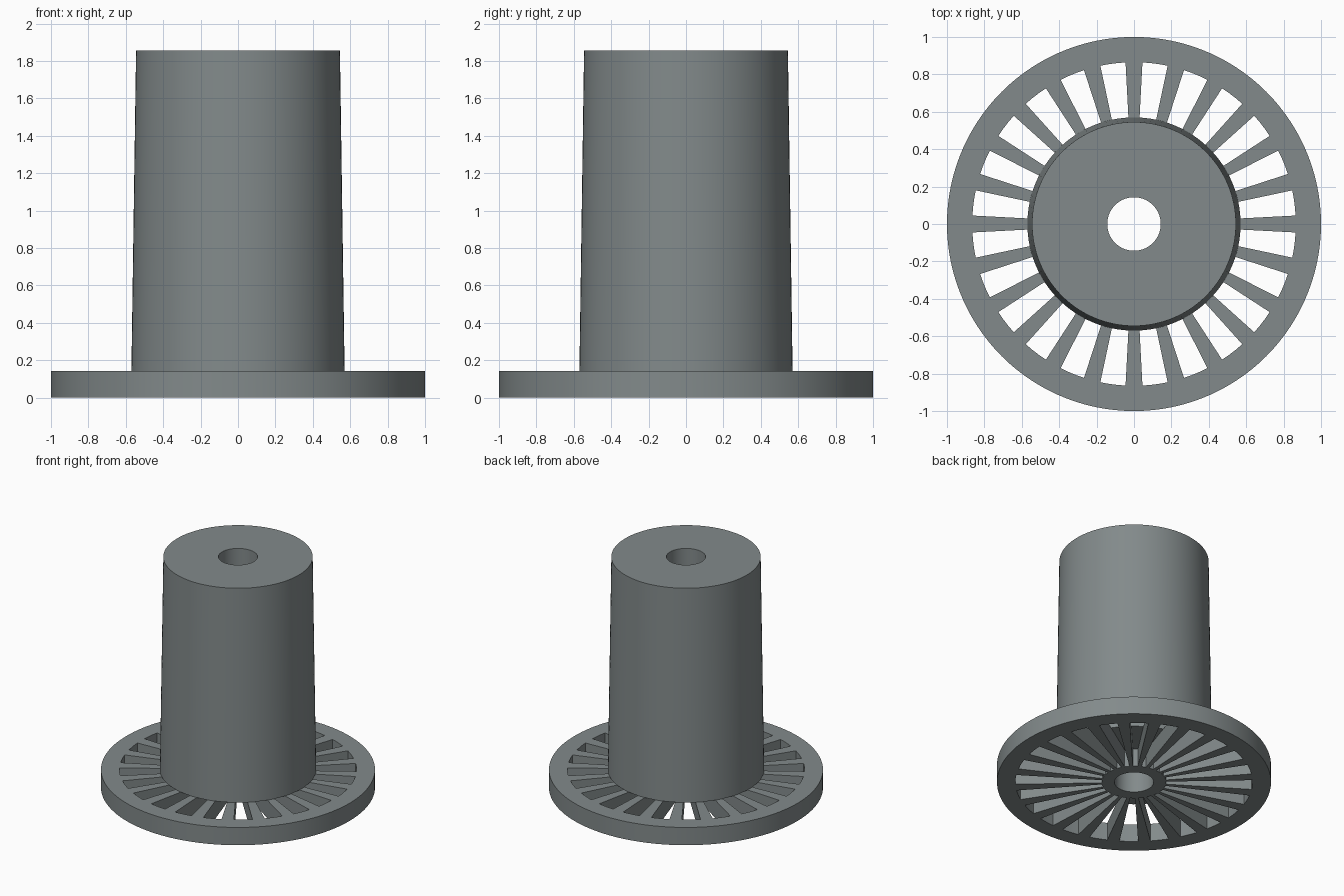
import bpy, bmesh, math

if "Cube" in bpy.data.objects:
    bpy.data.objects.remove(bpy.data.objects["Cube"])

SEG = 120                 # 3 degree steps, 5 steps per slot pitch (24 slots)
PLATE_H, TOP = 0.143, 1.857
BORE, HUB, WALL, WALL_TOP, SLOT_OUT, RIM = 0.143, 0.235, 0.57, 0.545, 0.865, 1.0

grey = bpy.data.materials.new("slate grey")
grey.diffuse_color = (0.225, 0.255, 0.258, 1)
grey.use_nodes = True
grey.node_tree.nodes["Principled BSDF"].inputs["Base Color"].default_value = grey.diffuse_color


def is_slot(i):
    """Three of every five steps are open, leaving a spoke on each axis."""
    return i % 5 in (1, 2, 3)


def everywhere(i):
    return True


def build(name, strips):
    """Each strip joins two (radius, z) points around the axis where keep(i) holds."""
    bm = bmesh.new()

    def ring_vert(p, i):
        a = math.pi / 2 + 2 * math.pi * i / SEG
        return bm.verts.new((p[0] * math.cos(a), p[0] * math.sin(a), p[1]))

    for a, b, keep in strips:
        for i in range(SEG):
            if keep(i):
                bm.faces.new((ring_vert(a, i), ring_vert(a, i + 1),
                              ring_vert(b, i + 1), ring_vert(b, i)))
    # Side walls of the slots
    if name == "slotted_flange":
        for i in range(SEG):
            if i % 5 in (1, 4):
                pts = [(HUB, 0), (WALL, 0), (SLOT_OUT, 0),
                       (SLOT_OUT, PLATE_H), (WALL, PLATE_H), (HUB, PLATE_H)]
                if i % 5 == 4:
                    pts.reverse()
                bm.faces.new([ring_vert(p, i) for p in pts])
    bmesh.ops.remove_doubles(bm, verts=bm.verts, dist=1e-5)
    mesh = bpy.data.meshes.new(name)
    bm.to_mesh(mesh)
    bm.free()
    mesh.materials.append(grey)
    obj = bpy.data.objects.new(name, mesh)
    bpy.context.collection.objects.link(obj)
    bpy.ops.object.select_all(action='DESELECT')
    obj.select_set(True)
    bpy.context.view_layer.objects.active = obj
    bpy.ops.object.shade_smooth_by_angle(angle=math.radians(30))
    return obj


def is_spoke(i):
    return not is_slot(i)


# Flange: hub ring, spokes and outer rim with through slots
build("slotted_flange", [
    ((HUB, 0), (BORE, 0), everywhere),                    # hub underside
    ((WALL, 0), (HUB, 0), is_spoke),                      # spoke underside
    ((SLOT_OUT, 0), (WALL, 0), is_spoke),
    ((RIM, 0), (SLOT_OUT, 0), everywhere),                # rim underside
    ((RIM, PLATE_H), (RIM, 0), lambda i: False),
    ((WALL, PLATE_H), (SLOT_OUT, PLATE_H), is_spoke),     # spoke top
    ((SLOT_OUT, PLATE_H), (RIM, PLATE_H), everywhere),    # rim top
    ((RIM, 0), (RIM, PLATE_H), everywhere),               # outer edge
    ((BORE, 0), (BORE, PLATE_H), everywhere),             # bore
    ((HUB, 0), (HUB, PLATE_H), is_slot),                  # inner slot ends
    ((SLOT_OUT, PLATE_H), (SLOT_OUT, 0), is_slot),        # outer slot ends
])

# Tapered body standing on the flange, closed above the slots
build("tapered_body", [
    ((WALL, PLATE_H), (WALL_TOP, TOP), everywhere),
    ((WALL_TOP, TOP), (BORE, TOP), everywhere),
    ((BORE, TOP), (BORE, PLATE_H), everywhere),
    ((WALL, PLATE_H), (HUB, PLATE_H), is_slot),
])

# Make face directions consistent, pointing out of the solid
for obj in bpy.data.objects:
    bm = bmesh.new()
    bm.from_mesh(obj.data)
    for f in bm.faces:
        c, n = f.calc_center_median(), f.normal
        r = math.hypot(c.x, c.y)
        if abs(n.z) > 0.9:                                # flat faces
            up = c.z > TOP - 0.01 or (c.z > PLATE_H - 0.01 and r > WALL)
            wrong = (n.z > 0) != up
        else:
            radial = (n.x * c.x + n.y * c.y) / r
            if abs(radial) < 0.5:                         # slot sides
                k = round((math.atan2(c.y, c.x) - math.pi / 2) / (2 * math.pi) * SEG) % 5
                turn = (-c.y * n.x + c.x * n.y) / r
                wrong = (turn > 0) != (k == 1)
            else:                                         # round walls
                outward = r > SLOT_OUT + 0.05 or (r > HUB - 0.01 and r < SLOT_OUT - 0.05)
                wrong = (radial > 0) != outward
        if wrong:
            f.normal_flip()
    bm.to_mesh(obj.data)
    bm.free()
